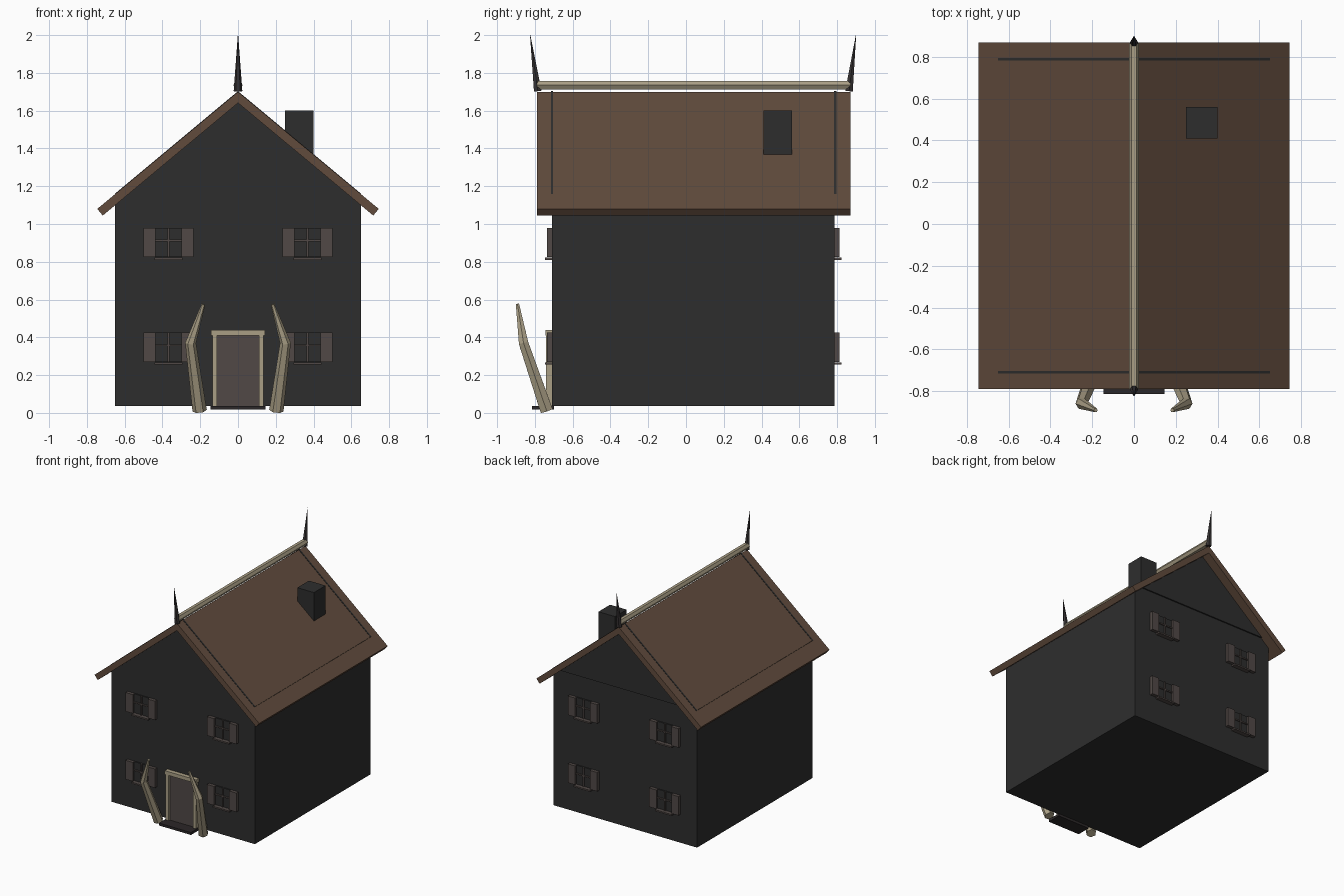
import bpy, bmesh, math
from mathutils import Vector

if "Cube" in bpy.data.objects:
    bpy.data.objects.remove(bpy.data.objects["Cube"])


def material(name, rgb):
    m = bpy.data.materials.new(name)
    m.diffuse_color = (*rgb, 1)
    m.use_nodes = True
    m.node_tree.nodes["Principled BSDF"].inputs["Base Color"].default_value = m.diffuse_color
    return m


WALL = material("charcoal wall", (0.027, 0.027, 0.027))
ROOF = material("brown roof", (0.120, 0.071, 0.046))
BONE = material("bone trim", (0.400, 0.345, 0.235))
WOOD = material("grey brown wood", (0.082, 0.066, 0.061))
IRON = material("dark iron", (0.038, 0.033, 0.034))
STONE = material("dark step", (0.024, 0.020, 0.021))


def finish(name, bm, mat):
    bmesh.ops.recalc_face_normals(bm, faces=bm.faces)
    me = bpy.data.meshes.new(name)
    bm.to_mesh(me)
    bm.free()
    me.materials.append(mat)
    ob = bpy.data.objects.new(name, me)
    bpy.context.collection.objects.link(ob)
    return ob


def box(name, x, y, z, mat):
    """Box from (min, max) pairs."""
    bm = bmesh.new()
    bmesh.ops.create_cube(bm, size=1)
    for v in bm.verts:
        v.co = [(p[0] + p[1]) / 2 + c * (p[1] - p[0]) for c, p in zip(v.co, (x, y, z))]
    return finish(name, bm, mat)


def prism(name, profile, y0, y1, mat):
    """Extrude an xz profile along y."""
    bm = bmesh.new()
    f = bm.faces.new([bm.verts.new((x, y0, z)) for x, z in profile])
    out = bmesh.ops.extrude_face_region(bm, geom=[f])["geom"]
    bmesh.ops.translate(bm, vec=(0, y1 - y0, 0),
                        verts=[g for g in out if isinstance(g, bmesh.types.BMVert)])
    return finish(name, bm, mat)


def tube(name, points, radii, sides, mat):
    """Loft faceted rings along a path."""
    bm = bmesh.new()
    pts = [Vector(p) for p in points]
    rings = []
    for i, (p, r) in enumerate(zip(pts, radii)):
        d = (pts[min(i + 1, len(pts) - 1)] - pts[max(i - 1, 0)]).normalized()
        u = (Vector((1, 0, 0)) - d * d.x).normalized()
        w = d.cross(u)
        angles = [2 * math.pi * k / sides for k in range(sides)]
        rings.append([bm.verts.new(p + r * (u * math.cos(a) + w * math.sin(a))) for a in angles])
    for a, b in zip(rings, rings[1:]):
        for k in range(sides):
            j = (k + 1) % sides
            bm.faces.new((a[k], a[j], b[j], b[k]))
    bm.faces.new(rings[0])
    bm.faces.new(rings[-1])
    return finish(name, bm, mat)


# House body and thin gable plates
box("house_body", (-0.65, 0.65), (-0.71, 0.785), (0.037, 1.16), WALL)
for side, y in (("front", -0.71), ("back", 0.79)):
    prism(side + "_gable", [(-0.652, 1.16), (0.652, 1.16), (0, 1.703)], y - 0.006, y + 0.006, WALL)

# Pitched roof, ridge beam and chimney
prism("roof", [(0, 1.70), (0.745, 1.08), (0.716, 1.045), (0, 1.641),
               (-0.716, 1.045), (-0.745, 1.08)], -0.79, 0.87, ROOF)
tube("ridge_beam", [(0, -0.79, 1.735), (0, 0.87, 1.735)], [0.025, 0.025], 6, BONE)
box("chimney", (0.25, 0.40), (0.41, 0.56), (1.25, 1.60), WALL)

# Ridge spikes leaning outward
tube("front_spike", [(0, -0.785, 1.703), (0, -0.825, 2.0)], [0.023, 0.001], 6, IRON)
tube("back_spike", [(0, 0.863, 1.703), (0, 0.90, 2.0)], [0.023, 0.001], 6, IRON)


# Windows with shutters, cross bars and sill
def window(name, cx, z, wall, out):
    def part(label, x0, x1, z0, z1, d0, d1, mat):
        ys = sorted((wall + out * d0, wall + out * d1))
        box(f"{name}_{label}", (cx + x0, cx + x1), ys, (z + z0, z + z1), mat)
    part("pane", -0.068, 0.068, 0, 0.155, -0.005, 0.009, WALL)
    part("mullion", -0.005, 0.005, 0, 0.155, 0, 0.018, WOOD)
    part("crossbar", -0.068, 0.068, 0.083, 0.093, 0, 0.018, WOOD)
    part("sill", -0.075, 0.075, -0.015, -0.003, 0, 0.037, WOOD)
    for s, label in ((-1, "left"), (1, "right")):
        a, b = sorted((s * 0.068, s * 0.133))
        part(label + "_shutter", a, b, 0, 0.155, 0, 0.027, WOOD)


for side, wall, out in (("front", -0.71, -1), ("back", 0.785, 1)):
    for floor, z in (("lower", 0.27), ("upper", 0.825)):
        for col, x in (("left", -0.368), ("right", 0.368)):
            window(f"{side}_{floor}_{col}_window", x, z, wall, out)

# Door, frame and step
box("door", (-0.112, 0.112), (-0.725, -0.70), (0.037, 0.41), WOOD)
box("door_lintel", (-0.142, 0.142), (-0.745, -0.70), (0.41, 0.44), BONE)
for s, label in ((-1, "left"), (1, "right")):
    box(label + "_door_post", sorted((s * 0.110, s * 0.136)), (-0.74, -0.70), (0.037, 0.41), BONE)
box("door_step", (-0.145, 0.145), (-0.815, -0.70), (0.017, 0.037), STONE)

# Curved tusks flanking the door
for s, label in ((-1, "left"), (1, "right")):
    tube(label + "_tusk",
         [(s * 0.203, -0.738, 0.012), (s * 0.251, -0.86, 0.37), (s * 0.183, -0.892, 0.575)],
         [0.038, 0.029, 0.010], 6, BONE)
